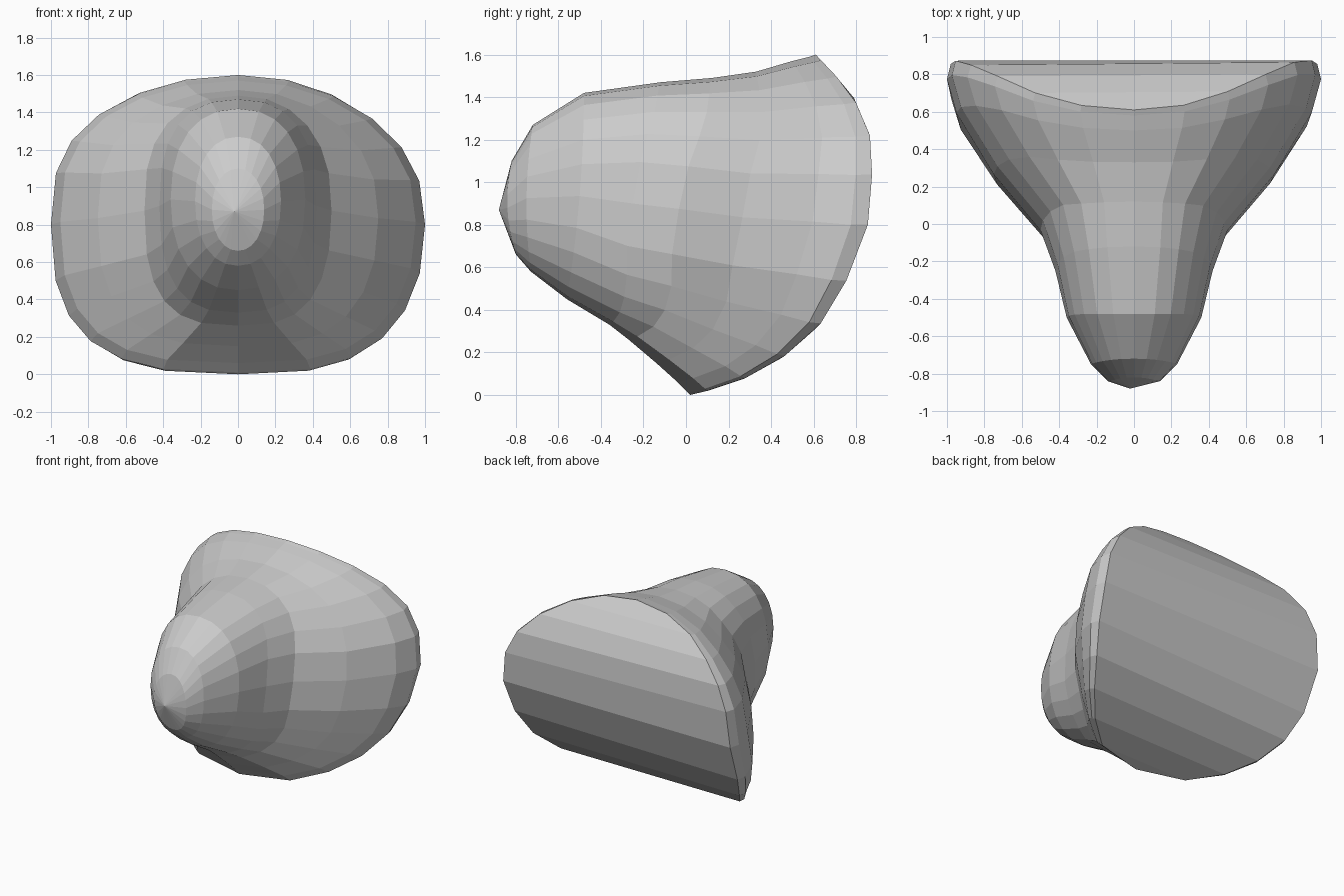
import bpy, bmesh
from math import sin, cos, radians, copysign

if "Cube" in bpy.data.objects:
    bpy.data.objects.remove(bpy.data.objects["Cube"])

SEG = 24

# side curve of the back face: (height, depth)
RIM = [(0, .02), (.04, .19), (.11, .35), (.2, .49), (.33, .63), (.58, .78),
       (.8, .855), (.95, .88), (1.22, .865), (1.42, .78), (1.6, .61)]

# rings from rim to nose:
# half width, top z, bottom z, y at top / middle / bottom, squareness, share of rim curve
RINGS = [
    (.98, 1.60, .00, .61, .86, .02, 2.5, 1.0),
    (1.00, 1.59, .01, .58, .78, .01, 2.5, 1.0),
    (.95, 1.57, .06, .50, .60, -.04, 2.5, 1.0),
    (.75, 1.52, .15, .33, .27, -.14, 2.5, .9),
    (.50, 1.49, .26, .12, -.03, -.27, 2.6, .7),
    (.42, 1.47, .33, -.12, -.25, -.36, 2.6, .3),
    (.36, 1.42, .45, -.48, -.50, -.56, 2.3, 0),
    (.23, 1.27, .58, -.72, -.75, -.73, 2.2, 0),
    (.14, 1.10, .66, -.82, -.84, -.80, 2.1, 0),
]


def rim_depth(z):
    for (z0, y0), (z1, y1) in zip(RIM, RIM[1:]):
        if z <= z1:
            return y0 + (y1 - y0) * (z - z0) / (z1 - z0)
    return RIM[-1][1]


def bend(s, top, mid, bottom):
    # parabola through three depths, s runs -1..1
    return mid + s * (top - bottom) / 2 + s * s * ((top + bottom) / 2 - mid)


def power(v, n):
    return copysign(abs(v) ** (2 / n), v) if abs(v) > 1e-6 else 0.0


bm = bmesh.new()
rings = []
for w, zt, zb, yt, ym, yb, n, k in RINGS:
    ring = []
    for i in range(SEG):
        a = radians(360 * i / SEG)
        # lower corners are fuller than the upper ones
        m = n - k * (.4 * sin(a) + .18 * cos(a))
        s = power(sin(a), m)
        z = (zt + zb) / 2 + s * (zt - zb) / 2
        y = bend(s, yt, ym, yb)
        y += k * (rim_depth(.8 + .8 * s) - bend(s, .61, .86, .02))
        ring.append(bm.verts.new((w * power(cos(a), m), y, z)))
    rings.append(ring)

# front skin
for r0, r1 in zip(rings, rings[1:]):
    for i in range(SEG):
        j = (i + 1) % SEG
        bm.faces.new((r0[i], r0[j], r1[j], r1[i]))

# nose tip
tip = bm.verts.new((-.02, -.88, .87))
for i in range(SEG):
    bm.faces.new((rings[-1][i], rings[-1][(i + 1) % SEG], tip))

# back face in horizontal strips
rim = rings[0]
half, quarter = SEG // 2, SEG // 4
for i in range(-quarter, quarter):
    loop = [rim[i % SEG], rim[(i + 1) % SEG],
            rim[(half - i - 1) % SEG], rim[(half - i) % SEG]]
    bm.faces.new(list(dict.fromkeys(loop)))

bmesh.ops.recalc_face_normals(bm, faces=bm.faces)
mesh = bpy.data.meshes.new("winged_boulder")
bm.to_mesh(mesh)
bm.free()
obj = bpy.data.objects.new("winged_boulder", mesh)
bpy.context.collection.objects.link(obj)
